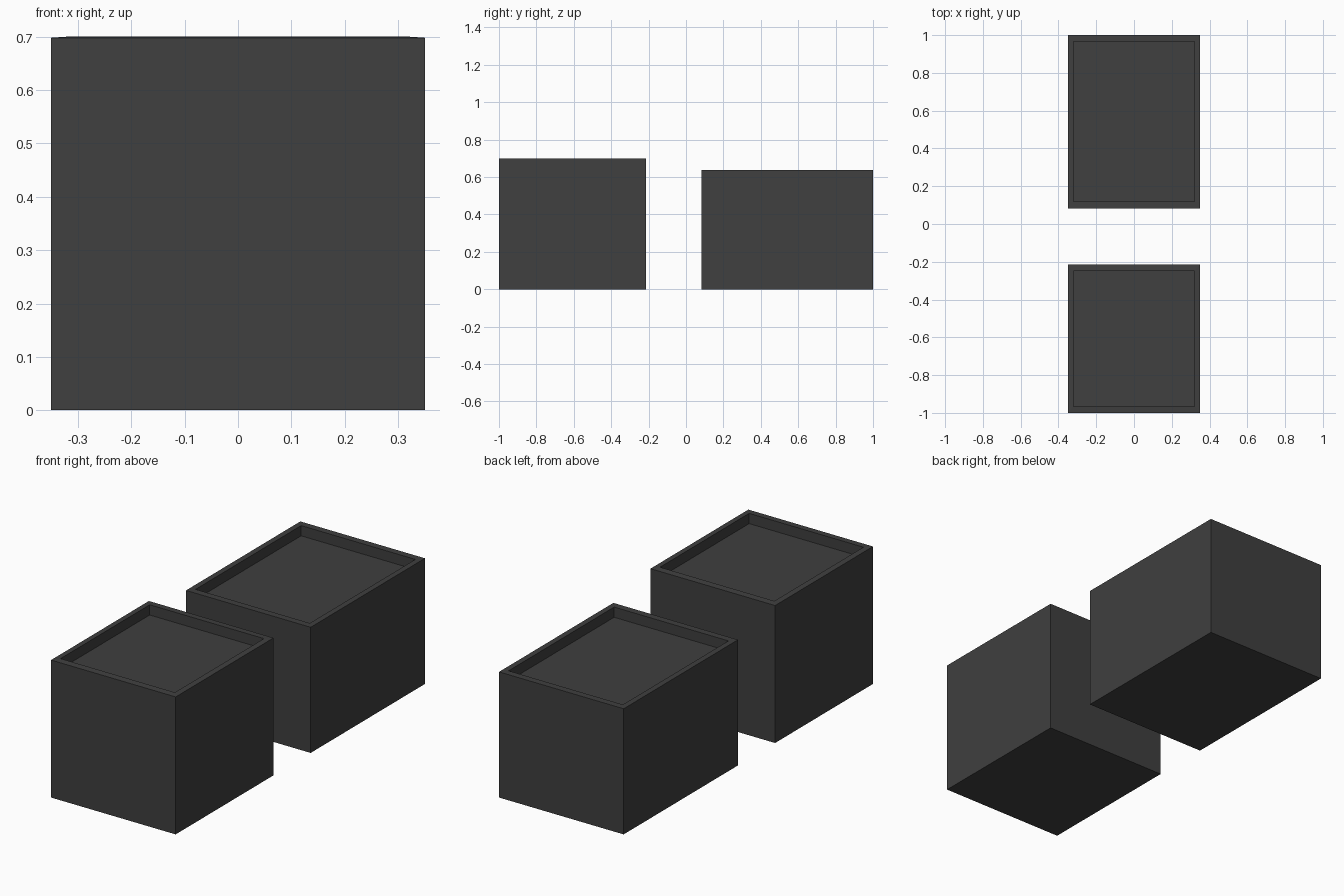
import bpy, bmesh

if "Cube" in bpy.data.objects:
    bpy.data.objects.remove(bpy.data.objects["Cube"])

# Single dark grey finish
grey = bpy.data.materials.new("charcoal_grey")
grey.diffuse_color = (0.05, 0.05, 0.05, 1)
grey.use_nodes = True
grey.node_tree.nodes["Principled BSDF"].inputs["Base Color"].default_value = grey.diffuse_color


def planter(name, y0, y1, z_outer, z_inner, wall_x=0.029, wall_y=0.035, depth=0.052, half=0.35):
    """Box whose top is inset to a thin rim and sunk to a shallow tray."""
    bm = bmesh.new()
    # Rectangular loops: base, outer rim, inner rim, tray floor
    levels = [(0, 0, 0), (0, 0, z_outer),
              (wall_x, wall_y, z_inner), (wall_x, wall_y, z_inner - depth)]
    loops = []
    for dx, dy, z in levels:
        x, a, b = half - dx, y0 + dy, y1 - dy
        loops.append([bm.verts.new(p) for p in
                      ((-x, a, z), (x, a, z), (x, b, z), (-x, b, z))])
    for low, high in zip(loops, loops[1:]):
        for i in range(4):
            j = (i + 1) % 4
            bm.faces.new((low[i], low[j], high[j], high[i]))
    bm.faces.new(loops[0][::-1])
    bm.faces.new(loops[-1])
    bmesh.ops.recalc_face_normals(bm, faces=bm.faces)
    mesh = bpy.data.meshes.new(name)
    bm.to_mesh(mesh)
    bm.free()
    mesh.materials.append(grey)
    obj = bpy.data.objects.new(name, mesh)
    bpy.context.collection.objects.link(obj)


# Taller short box at the front, lower long box at the back
planter("front_box", -1.0, -0.215, 0.698, 0.70)
planter("back_box", 0.083, 1.0, 0.638, 0.638)
